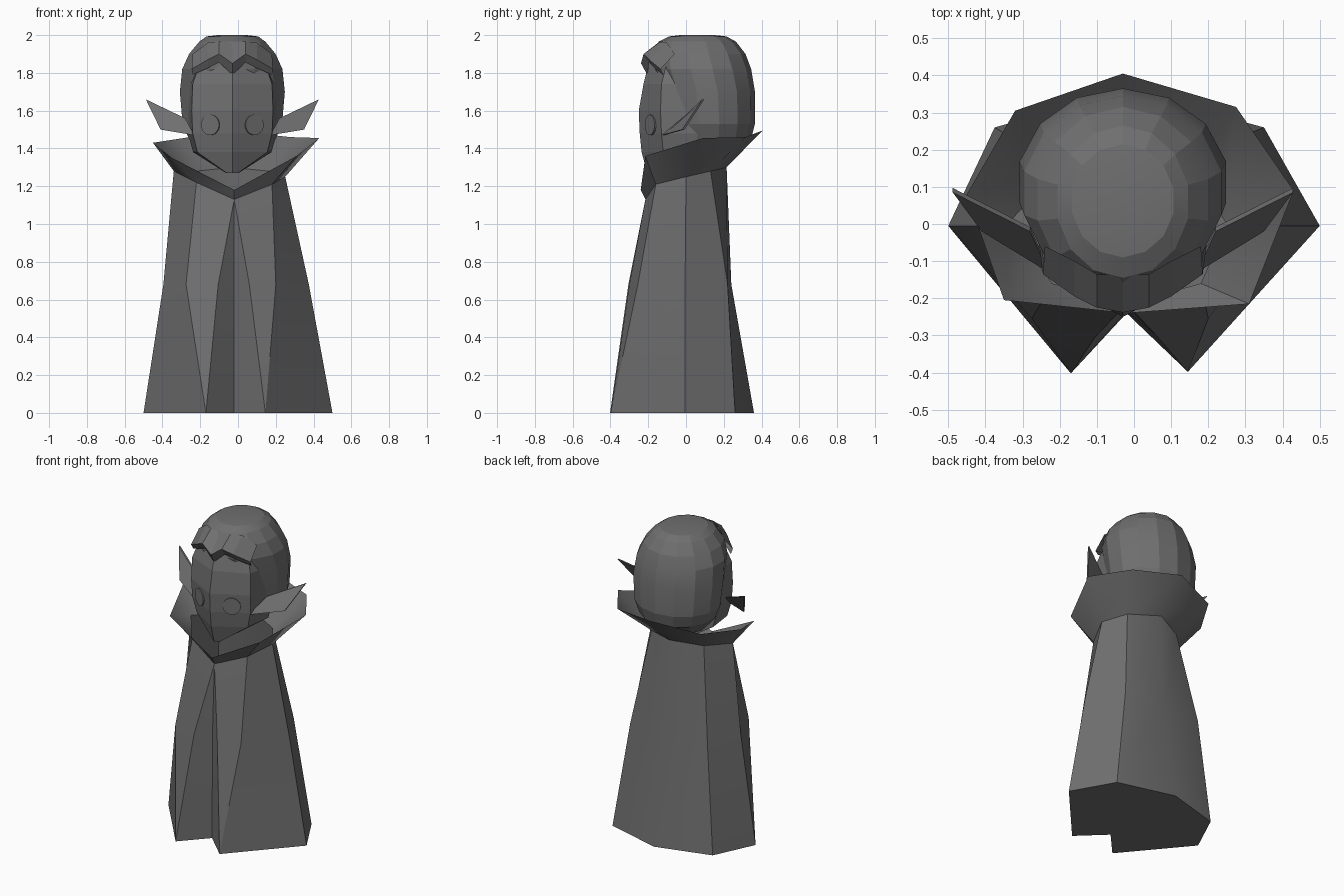
import bpy, bmesh
from math import sin, cos, pi, radians
from mathutils import Matrix

if "Cube" in bpy.data.objects:
    bpy.data.objects.remove(bpy.data.objects["Cube"])

CX = -0.03  # the head's mirror plane
DARK = bpy.data.materials.new("dark_grey")
DARK.diffuse_color = (.16, .16, .16, 1)
DARK.use_nodes = True
DARK.node_tree.nodes["Principled BSDF"].inputs["Base Color"].default_value = DARK.diffuse_color


def finish(name, bm, smooth=None):
    bmesh.ops.remove_doubles(bm, verts=bm.verts[:], dist=0.001)
    bmesh.ops.recalc_face_normals(bm, faces=bm.faces[:])
    me = bpy.data.meshes.new(name)
    bm.to_mesh(me)
    bm.free()
    me.materials.append(DARK)
    ob = bpy.data.objects.new(name, me)
    bpy.context.collection.objects.link(ob)
    if smooth:
        bpy.ops.object.select_all(action='DESELECT')
        ob.select_set(True)
        bpy.context.view_layer.objects.active = ob
        bpy.ops.object.shade_smooth_by_angle(angle=radians(smooth))
    return ob


def loft(name, rings, bottom=True, top=True, closed=True, smooth=None):
    bm = bmesh.new()
    rows = [[bm.verts.new(p) for p in r] for r in rings]
    n = len(rows[0])
    for a, b in zip(rows, rows[1:]):
        for i in range(n if closed else n - 1):
            j = (i + 1) % n
            bm.faces.new((a[i], a[j], b[j], b[i]))
    if bottom:
        bm.faces.new(rows[0][::-1])
    if top:
        bm.faces.new(rows[-1])
    return finish(name, bm, smooth)


# Cloak: hem, folded middle and neck, going round from the front opening
hem = [(-.02, -.24), (.145, -.398), (.145, -.398), (.5, -.005), (.35, .26),
       (-.02, .36), (-.375, .26), (-.5, -.005), (-.17, -.402), (-.17, -.402)]
mid = [(-.02, -.235), (.06, -.30), (.20, -.255), (.375, -.005), (.25, .22),
       (-.025, .24), (-.31, .22), (-.395, -.005), (-.275, -.255), (-.105, -.305)]
neck = [(-.02, -.215, 1.13), (.18, -.16, 1.21), (.25, 0, 1.25), (.16, .13, 1.28),
        (-.03, .215, 1.30), (-.22, .13, 1.28), (-.34, 0, 1.28), (-.22, -.16, 1.22)]
c = (-.02, -.22, 1.04)
shoulder = [c, neck[0]] + neck[1:] + [neck[0]]
loft("cloak", [[(x, y, 0) for x, y in hem], [(x, y, .68) for x, y in mid], shoulder],
     top=False, smooth=30)

# Flared collar with raised points
rim = [(-.02, -.24, 1.18), (.31, -.215, 1.36), (.43, .09, 1.455), (.275, .315, 1.46),
       (-.03, .405, 1.495), (-.32, .305, 1.45), (-.45, .08, 1.43), (-.35, -.205, 1.35)]
loft("collar", [neck, rim], bottom=False, top=False, smooth=40)


# Rounded head of hair: height, half width, front y, back y
def oval(z, w, yf, yb, n=14):
    m, h = (yf + yb) / 2, (yb - yf) / 2
    return [(CX + w * sin(2 * pi * i / n), m - h * cos(2 * pi * i / n), z)
            for i in range(n)]


loft("hair", [oval(*r) for r in [
    (1.34, .13, -.08, .18), (1.45, .235, -.10, .345), (1.53, .27, -.12, .365),
    (1.70, .285, -.14, .365), (1.82, .272, -.18, .345), (1.90, .235, -.185, .315),
    (1.965, .18, -.145, .265), (1.993, .14, -.09, .215), (2.0, .08, -.03, .15)]],
    smooth=14)

# Face with a central ridge: height, ridge y, half width, side y
loft("face", [[(CX, r, z), (CX + w, s, z), (CX + w * 1.12, .06, z),
               (CX - w * 1.12, .06, z), (CX - w, s, z)] for z, r, w, s in [
    (1.27, -.205, .03, -.18), (1.38, -.235, .185, -.12), (1.48, -.245, .21, -.13),
    (1.60, -.25, .215, -.135), (1.74, -.225, .21, -.13), (1.86, -.195, .17, -.10)]])

# Hairline with a central peak: underside, overhanging edge and crown side
under = [(0, -.205, 1.79), (.07, -.195, 1.855), (.13, -.165, 1.825), (.21, -.12, 1.79)]
edge = [(0, -.238, 1.85), (.07, -.225, 1.90), (.13, -.195, 1.87), (.215, -.135, 1.82)]
crown = [(0, -.14, 1.965), (.07, -.135, 1.965), (.13, -.10, 1.96), (.21, -.06, 1.90)]


def mirrored(pts):
    return ([(CX - x, y, z) for x, y, z in pts[:0:-1]]
            + [(CX + x, y, z) for x, y, z in pts])


loft("hairline", [mirrored(p) for p in (under, edge, crown)],
     bottom=False, top=False, closed=False)

for s, side in ((-1, "left"), (1, "right")):
    # Pointed ear: thin kite
    kite = [(.20, -.13, 1.47), (.38, -.02, 1.50), (.458, .085, 1.66), (.25, -.02, 1.56)]
    loft(side + "_ear", [[(CX + s * x, y + d, z) for x, y, z in kite]
                         for d in (0, .012)])
    # Round eye lying on the angled cheek
    bm = bmesh.new()
    m = (Matrix.Translation((CX + s * .115, -.186, 1.525))
         @ Matrix.Rotation(s * radians(28), 4, 'Z') @ Matrix.Rotation(pi / 2, 4, 'X'))
    bmesh.ops.create_cone(bm, cap_ends=True, segments=24, radius1=.054, radius2=.054,
                          depth=.014, matrix=m)
    finish(side + "_eye", bm)
